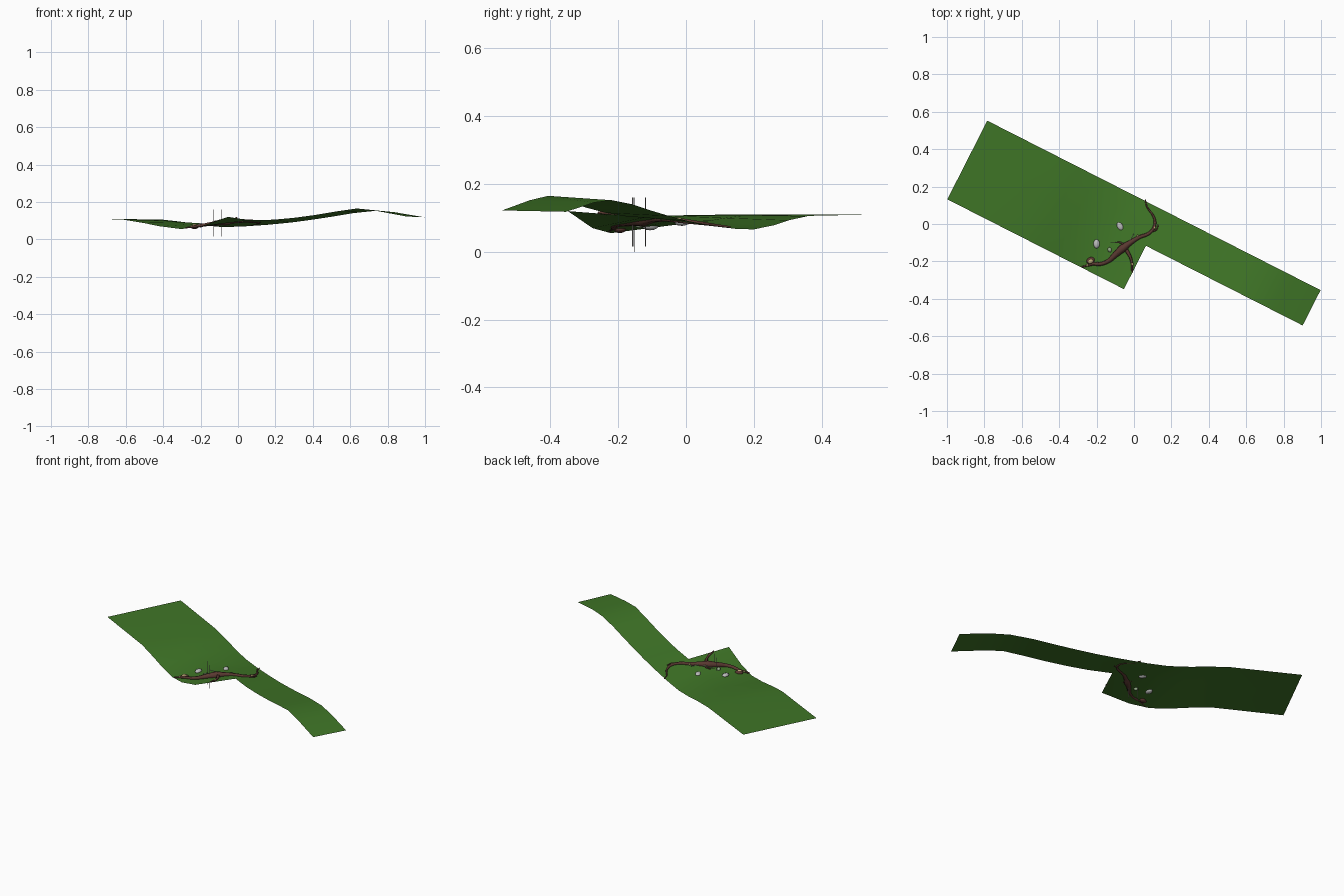
import bpy, bmesh, math
from mathutils import Vector

cube = bpy.data.objects.get("Cube")
if cube:
    bpy.data.objects.remove(cube, do_unlink=True)


def material(name, red, green, blue):
    mat = bpy.data.materials.new(name)
    colour = (red, green, blue, 1)
    mat.diffuse_color = colour
    mat.use_nodes = True
    for node in mat.node_tree.nodes:
        if node.type == 'BSDF_PRINCIPLED':
            node.inputs["Base Color"].default_value = colour
    return mat


grass_green = material("grass green", .05, .18, .02)
bark_brown = material("bark brown", .1, .04, .03)
pale_tan = material("pale tan", .5, .38, .18)
stone_grey = material("stone grey", .5, .5, .5)
moss_grey = material("moss grey", .3, .4, .25)
stick_grey = material("stick grey", .3, .28, .27)

# Ground heights along the sloping strip, one profile per long edge
along = Vector((.891, -.453))
across = Vector((.453, .891))
stations = [-.95, -.53, -.4, -.3, -.17, -.05, .11, .25, .375, .5, .62, .75, .87, 1.05]
back = [.11, .106, .093, .078, .066, .068, .078, .09, .105, .122, .14, .152, .145, .118]
middle = [.11, .107, .1, .092, .085, .09, .102, .105, .115, .13, .148, .165, .152, .122]
front = [.11, .107, .088, .07, .055, .07, .12]
rows = [(-.335, front), (-.075, middle), (.137, back)]


def profile_height(profile, s):
    for i in range(len(profile) - 1):
        if s <= stations[i + 1]:
            f = (s - stations[i]) / (stations[i + 1] - stations[i])
            return profile[i] + f * (profile[i + 1] - profile[i])
    return profile[-1]


def ground_height(x, y):
    point = Vector((x, y))
    s, t = point.dot(along), point.dot(across)
    low, high = (rows[0], rows[1]) if t < rows[1][0] else (rows[1], rows[2])
    f = (t - low[0]) / (high[0] - low[0])
    a, b = profile_height(low[1], s), profile_height(high[1], s)
    return a + f * (b - a)


def finish(bm, name, mat, smooth=True):
    mesh = bpy.data.meshes.new(name)
    bm.to_mesh(mesh)
    bm.free()
    mesh.materials.append(mat)
    for face in mesh.polygons:
        face.use_smooth = smooth
    obj = bpy.data.objects.new(name, mesh)
    bpy.context.collection.objects.link(obj)
    return obj


# L-shaped rolling ground sheet
bm = bmesh.new()
grid = []
for t, profile in rows:
    line = []
    for s, z in zip(stations, profile):
        p = along * s + across * t
        line.append(bm.verts.new((p.x, p.y, z)))
    grid.append(line)
for lower, upper in zip(grid, grid[1:]):
    for i in range(min(len(lower), len(upper)) - 1):
        bm.faces.new((lower[i], lower[i + 1], upper[i + 1], upper[i]))
finish(bm, "ground_sheet", grass_green)


# Rounded lumps resting half sunk in the ground
def lump(name, mat, x, y, size, turn=0, lift=0):
    bm = bmesh.new()
    bmesh.ops.create_icosphere(bm, subdivisions=2, radius=1)
    obj = finish(bm, name, mat)
    obj.location = (x, y, ground_height(x, y) + lift)
    obj.scale = size
    obj.rotation_euler.z = math.radians(turn)


lump("large_stone", stone_grey, -.2, -.106, (.017, .025, .012))
lump("far_stone", stone_grey, -.075, -.012, (.016, .024, .01), 30)
lump("mossy_stone", moss_grey, -.13, -.138, (.011, .014, .012), 20)


# Tapering limbs that follow the ground
def limb(name, mat, path, lift=.003):
    curve = bpy.data.curves.new(name, 'CURVE')
    curve.dimensions = '3D'
    curve.bevel_depth = 1
    curve.bevel_resolution = 1
    curve.resolution_u = 3
    curve.use_fill_caps = True
    spline = curve.splines.new('BEZIER')
    spline.bezier_points.add(len(path) - 1)
    for knot, (x, y, radius) in zip(spline.bezier_points, path):
        knot.co = (x, y, ground_height(x, y) + lift)
        knot.radius = radius
        knot.handle_left_type = knot.handle_right_type = 'AUTO'
    curve.materials.append(mat)
    obj = bpy.data.objects.new(name, curve)
    bpy.context.collection.objects.link(obj)


limb("body_and_tail", bark_brown, [
    (-.25, -.2, .006), (-.2, -.215, .009), (-.14, -.2, .011), (-.1, -.165, .016),
    (-.06, -.13, .022), (-.02, -.1, .014), (.03, -.07, .01), (.08, -.05, .009),
    (.11, -.01, .008), (.105, .04, .006), (.07, .09, .004), (.06, .13, .003)])
limb("hind_leg", bark_brown, [(-.04, -.14, .01), (-.015, -.19, .007), (-.01, -.26, .004)])
limb("front_leg", bark_brown, [(-.19, -.21, .008), (-.24, -.22, .006), (-.28, -.23, .004)])
limb("side_leg", bark_brown, [(-.05, -.12, .008), (-.07, -.1, .005), (-.1, -.1, .003)])
limb("near_tail_spur", bark_brown, [(.09, -.04, .006), (.12, -.03, .004), (.13, 0, .002)])

# Head and pale patches
lump("head", bark_brown, -.232, -.195, (.024, .018, .012), 20)
lump("face_patch", pale_tan, -.232, -.2, (.015, .012, .009), 20, .007)
for i, (x, y) in enumerate([(.11, -.02), (.02, -.065), (-.008, -.215), (-.25, -.22)]):
    lump("pale_patch_%d" % i, pale_tan, x, y, (.006, .008, .006), 0, .006)


# Thin sticks
def stick(name, mat, start, end, radius):
    start, end = Vector(start), Vector(end)
    bm = bmesh.new()
    bmesh.ops.create_cone(bm, cap_ends=True, segments=6, radius1=radius,
                          radius2=radius, depth=(end - start).length)
    obj = finish(bm, name, mat, False)
    obj.location = (start + end) / 2
    obj.rotation_euler = (end - start).to_track_quat('Z', 'Y').to_euler()


stick("left_upright", stick_grey, (-.09, -.157, .015), (-.09, -.157, .16), .0018)
stick("right_upright", stick_grey, (-.13, -.12, .015), (-.13, -.12, .16), .0014)
stick("long_upright", stick_grey, (-.091, -.153, 0), (-.091, -.153, .16), .0008)
stick("lying_stick", moss_grey, (-.125, -.1, .1), (-.05, -.1, .1), .002)
stick("leaning_stick", moss_grey, (-.03, -.1, .1), (0, -.05, .1), .002)
